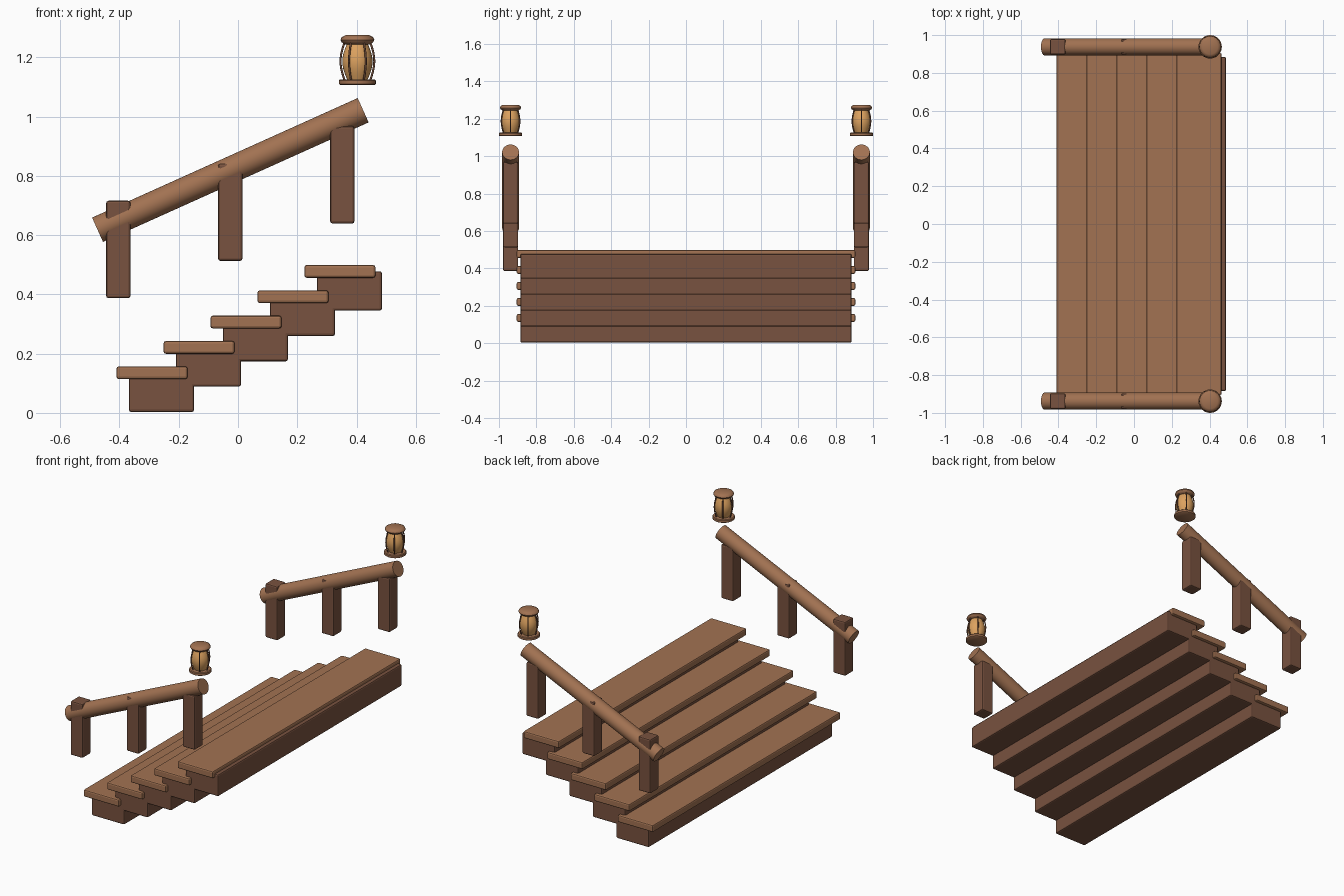
import bpy
import bmesh
from math import atan2, cos, hypot, pi, sin

if "Cube" in bpy.data.objects:
    bpy.data.objects.remove(bpy.data.objects["Cube"])


def material(name, rgb):
    mat = bpy.data.materials.new(name)
    mat.use_nodes = True
    mat.diffuse_color = (*rgb, 1)
    mat.node_tree.nodes["Principled BSDF"].inputs["Base Color"].default_value = (*rgb, 1)
    return mat


LIGHT = material("light wood", (0.36, 0.168, 0.084))
DARK = material("dark wood", (0.19, 0.085, 0.05))
GLASS = material("amber glass", (0.72, 0.36, 0.115))


def finish(name, bm, mat):
    bmesh.ops.recalc_face_normals(bm, faces=bm.faces)
    mesh = bpy.data.meshes.new(name)
    bm.to_mesh(mesh)
    bm.free()
    mesh.materials.append(mat)
    obj = bpy.data.objects.new(name, mesh)
    bpy.context.collection.objects.link(obj)
    return obj


def smooth(obj):
    bpy.ops.object.select_all(action="DESELECT")
    obj.select_set(True)
    bpy.context.view_layer.objects.active = obj
    bpy.ops.object.shade_smooth_by_angle(angle=0.7)


def box(name, low, high, mat, bevel=0.008):
    bm = bmesh.new()
    bmesh.ops.create_cube(bm, size=1)
    for v in bm.verts:
        v.co = [a + (c + 0.5) * (b - a) for a, b, c in zip(low, high, v.co)]
    obj = finish(name, bm, mat)
    mod = obj.modifiers.new("soft edges", "BEVEL")
    mod.width = bevel
    mod.segments = 2
    return obj


def lathe(name, profile, centre, mat, sides=32):
    """Closed round solid from (radius, z) points, bottom to top."""
    bm = bmesh.new()
    x, y = centre
    rings = [[bm.verts.new((x + r * cos(2 * pi * i / sides), y + r * sin(2 * pi * i / sides), z))
              for i in range(sides)] for r, z in profile]
    for a, b in zip(rings, rings[1:]):
        for i in range(sides):
            j = (i + 1) % sides
            bm.faces.new((a[i], a[j], b[j], b[i]))
    bm.faces.new(rings[0][::-1])
    bm.faces.new(rings[-1])
    obj = finish(name, bm, mat)
    smooth(obj)
    return obj


def bar(name, points, radius, mat):
    curve = bpy.data.curves.new(name, "CURVE")
    curve.dimensions = "3D"
    curve.bevel_depth = radius
    curve.bevel_resolution = 2
    curve.use_fill_caps = True
    spline = curve.splines.new("POLY")
    spline.points.add(len(points) - 1)
    for p, co in zip(spline.points, points):
        p.co = (*co, 1)
    curve.materials.append(mat)
    obj = bpy.data.objects.new(name, curve)
    bpy.context.collection.objects.link(obj)


# Five steps: a dark block under an overhanging tread
for i in range(5):
    dx, dz = 0.1585 * i, 0.0855 * i
    box(f"step_block_{i + 1}", (-0.368 + dx, -0.885, 0.003 + dz),
        (-0.148 + dx, 0.885, 0.136 + dz), DARK)
    box(f"step_tread_{i + 1}", (-0.41 + dx, -0.905, 0.114 + dz),
        (-0.17 + dx, 0.905, 0.157 + dz), LIGHT)

for side, label in ((1, "left"), (-1, "right")):
    y = side * 0.938
    # Sloping round handrail
    x0, z0, x1, z1 = -0.474, 0.618, 0.4225, 1.0215
    length = hypot(x1 - x0, z1 - z0)
    rail = lathe(f"{label}_handrail", [(0.045, -length / 2), (0.045, length / 2)], (0, 0), LIGHT)
    rail.location = ((x0 + x1) / 2, y, (z0 + z1) / 2)
    rail.rotation_euler.y = atan2(x1 - x0, z1 - z0)

    # Square posts climbing with the rail
    for i in range(3):
        x, z = -0.404 + 0.378 * i, 0.387 + 0.126 * i
        box(f"{label}_post_{i + 1}", (x - 0.041, y - 0.041, z), (x + 0.041, y + 0.041, z + 0.329), DARK)

    # Lantern
    lx, ly = 0.403, side * 0.938
    lathe(f"{label}_lantern_base", [(0.058, 1.107), (0.062, 1.11), (0.062, 1.122), (0.058, 1.126)],
          (lx, ly), LIGHT)
    lathe(f"{label}_lantern_cap", [(0.042, 1.244), (0.053, 1.251), (0.057, 1.259), (0.053, 1.268),
                                   (0.04, 1.275)], (lx, ly), LIGHT)
    arc = [k / 10 for k in range(11)]
    lathe(f"{label}_lantern_glass",
          [(0.034 + 0.017 * sin(pi * t), 1.124 + 0.124 * t) for t in arc], (lx, ly), GLASS)
    for i in range(6):
        a = i * pi / 3
        bar(f"{label}_lantern_bar_{i + 1}",
            [(lx + r * cos(a), ly + r * sin(a), 1.122 + 0.13 * t)
             for t in arc for r in [0.043 + 0.014 * sin(pi * t)]], 0.0035, DARK)
